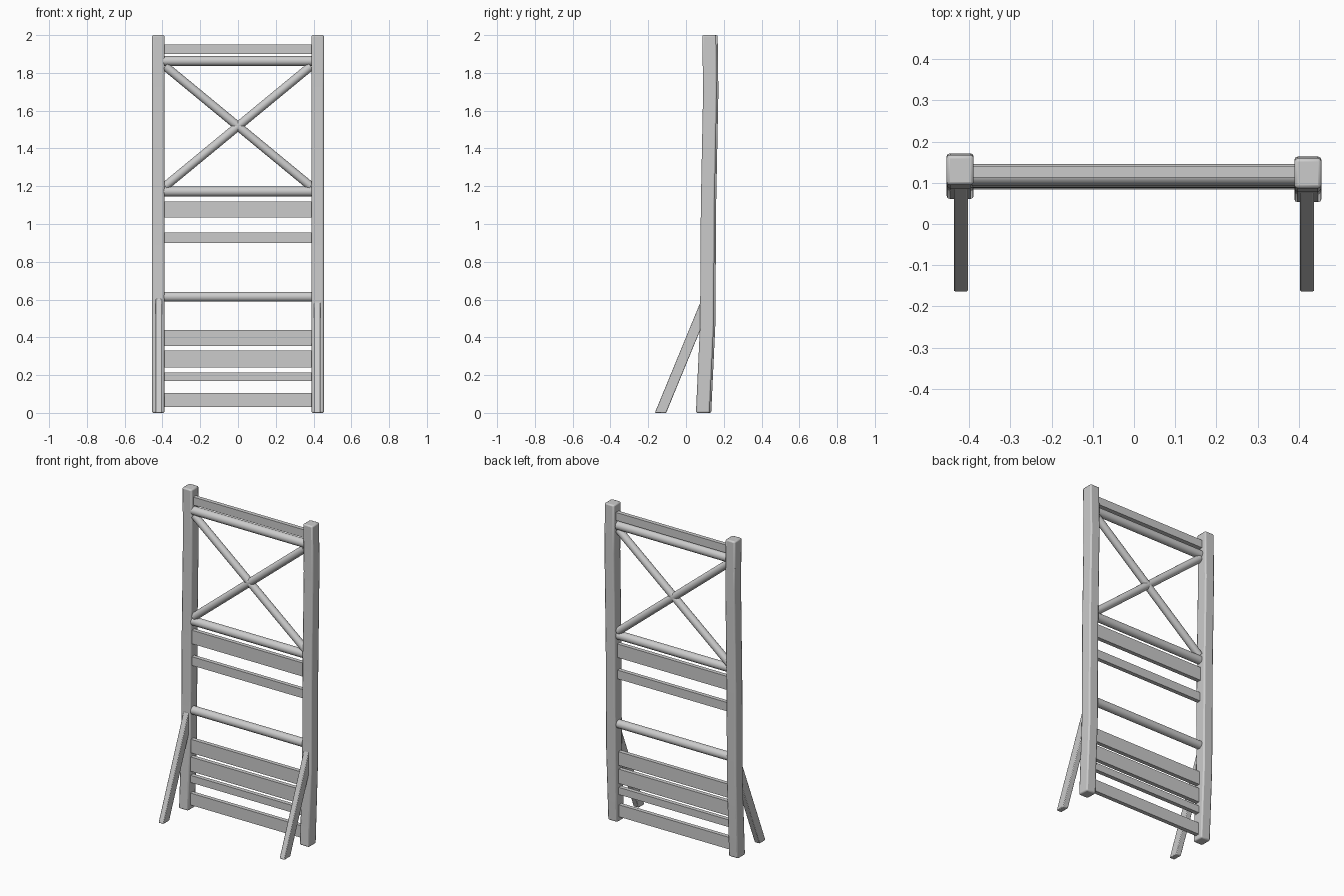
import bpy, bmesh, math
from mathutils import Vector

cube = bpy.data.objects.get("Cube")
if cube:
    bpy.data.objects.remove(cube, do_unlink=True)

grey = bpy.data.materials.new("light_grey")
grey.use_nodes = True
GREY = (0.6, 0.6, 0.6, 1)
grey.diffuse_color = GREY
grey.node_tree.nodes["Principled BSDF"].inputs["Base Color"].default_value = GREY


def finish(name, bm, bevel=0, smooth=False):
    bmesh.ops.recalc_face_normals(bm, faces=bm.faces)
    mesh = bpy.data.meshes.new(name)
    bm.to_mesh(mesh)
    bm.free()
    mesh.materials.append(grey)
    ob = bpy.data.objects.new(name, mesh)
    bpy.context.collection.objects.link(ob)
    if bevel:
        mod = ob.modifiers.new("rounded_edges", 'BEVEL')
        mod.width, mod.segments, mod.limit_method = bevel, 2, 'ANGLE'
        mod.angle_limit = math.radians(50)
    if smooth:
        bpy.ops.object.select_all(action='DESELECT')
        ob.select_set(True)
        bpy.context.view_layer.objects.active = ob
        bpy.ops.object.shade_smooth_by_angle(angle=math.radians(40))
    return ob


def loft(name, x, width, depth, path, bevel=0):
    """Rectangular beam through (y, z) stations, with level cuts at both ends."""
    bm = bmesh.new()
    rings = [[bm.verts.new((x + sx * width / 2, y + sy * depth / 2, z))
              for sx, sy in ((-1, -1), (1, -1), (1, 1), (-1, 1))] for y, z in path]
    for a, b in zip(rings, rings[1:]):
        for i in range(4):
            j = (i + 1) % 4
            bm.faces.new((a[i], a[j], b[j], b[i]))
    bm.faces.new(rings[0])
    bm.faces.new(rings[-1])
    return finish(name, bm, bevel, bevel > 0)


def pole(name, start, end, radius):
    start, end = Vector(start), Vector(end)
    axis = end - start
    bm = bmesh.new()
    bmesh.ops.create_cone(bm, cap_ends=True, segments=16, radius1=radius,
                          radius2=radius, depth=axis.length)
    bmesh.ops.rotate(bm, verts=bm.verts, matrix=axis.to_track_quat('Z', 'Y').to_matrix())
    bmesh.ops.translate(bm, verts=bm.verts, vec=(start + end) / 2)
    return finish(name, bm, smooth=True)


# Side posts, gently bowed, and the leaning braces in front of them
for side, s, shift in (("left", 1, 0), ("right", -1, 0.008)):
    bow = ((0.089, 0), (0.111, 0.47), (0.115, 1.1), (0.127, 1.7), (0.123, 2))
    loft(side + "_post", s * 0.422, 0.066, 0.073,
         [(y + shift, z) for y, z in bow], 0.008)
    loft(side + "_brace", s * 0.42, 0.035, 0.06,
         ((-0.135, 0), (0.114, 0.605)), 0.004)

# Flat slats between the posts
slats = ((0.03, 0.105), (0.17, 0.215), (0.24, 0.33), (0.355, 0.44),
         (0.90, 0.955), (1.035, 1.12), (1.90, 1.95))
for n, (low, high) in enumerate(slats):
    y = 0.096 + 0.03 * min(1, low / 1.9)
    loft("slat_%d" % (n + 1), 0, 0.79, 0.026, ((y, low), (y, high)))

# Round rails
for name, y, z in (("lower", 0.112, 0.615), ("middle", 0.115, 1.172), ("upper", 0.12, 1.863)):
    pole(name + "_rail", (-0.395, y, z), (0.395, y, z), 0.026)

# Crossed poles between the middle and upper rails
for name, s in (("falling", 1), ("rising", -1)):
    pole(name + "_cross_pole", (-s * 0.385, 0.118, 1.835), (s * 0.385, 0.118, 1.2), 0.023)
